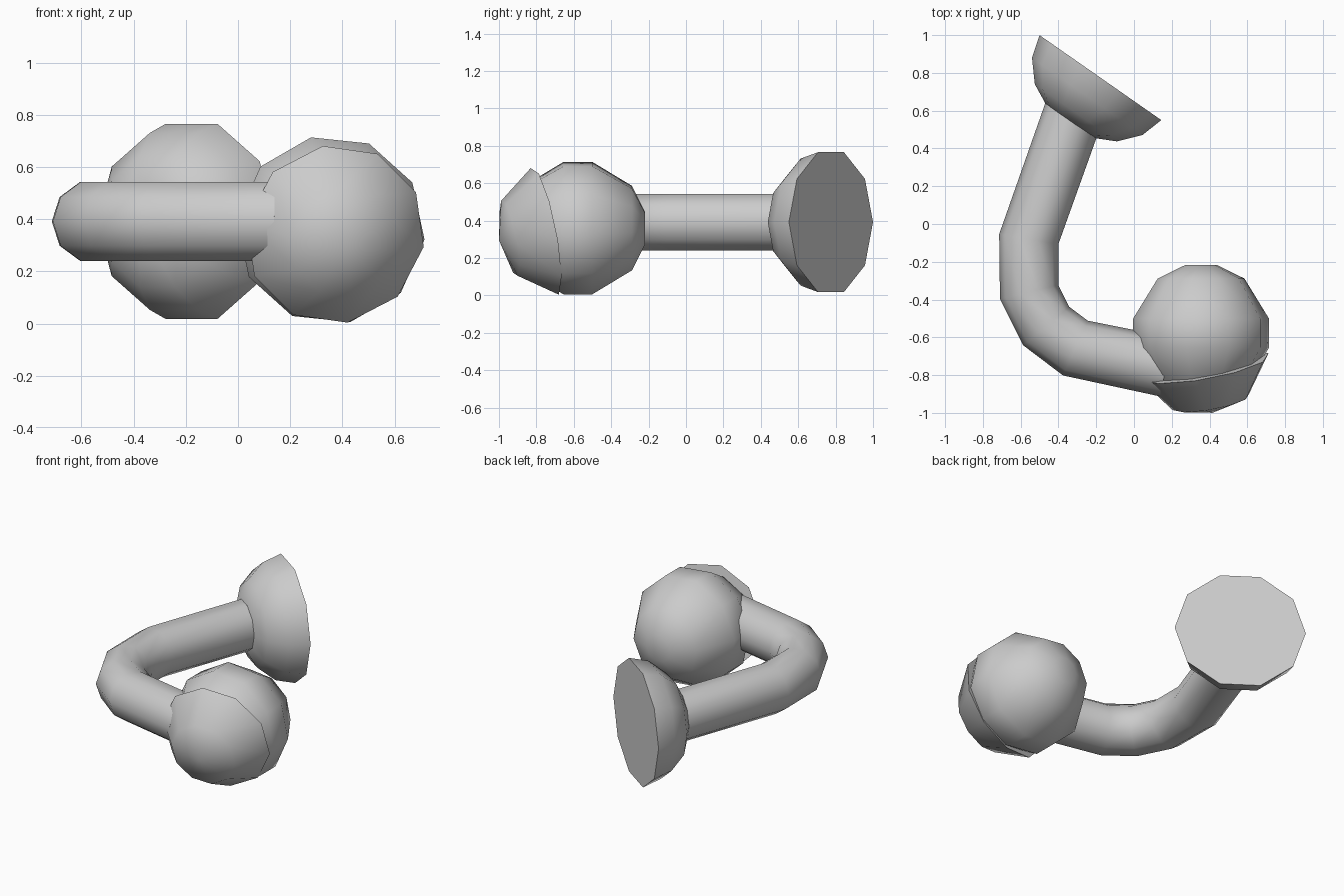
import bpy, bmesh, math
from mathutils import Vector

if "Cube" in bpy.data.objects:
    bpy.data.objects.remove(bpy.data.objects["Cube"])

SIDES = 10


def loft(name, rings, angle=50):
    """Skin a list of rings; a ring of one point is a pole, open ends are capped."""
    bm = bmesh.new()
    rows = [[bm.verts.new(p) for p in ring] for ring in rings]
    for a, b in zip(rows, rows[1:]):
        for i in range(SIDES):
            j = (i + 1) % SIDES
            quad = [a[i % len(a)], a[j % len(a)], b[j % len(b)], b[i % len(b)]]
            bm.faces.new(list(dict.fromkeys(quad)))
    for row in (rows[0], rows[-1]):
        if len(row) > 1:
            bm.faces.new(row)
    bmesh.ops.recalc_face_normals(bm, faces=bm.faces)
    mesh = bpy.data.meshes.new(name)
    bm.to_mesh(mesh)
    bm.free()
    ob = bpy.data.objects.new(name, mesh)
    bpy.context.collection.objects.link(ob)
    bpy.ops.object.select_all(action='DESELECT')
    bpy.context.view_layer.objects.active = ob
    ob.select_set(True)
    bpy.ops.object.shade_smooth_by_angle(angle=math.radians(angle))
    return ob


def circle(c, u, v, r):
    if r == 0:
        return [c]
    return [c + r * (math.cos(t) * u + math.sin(t) * v)
            for t in (2 * math.pi * i / SIDES for i in range(SIDES))]


def lathe(name, centre, axis, ref, profile):
    """Spin (distance along axis, radius) pairs; first corner points along ref."""
    c, a = Vector(centre), Vector(axis).normalized()
    u = Vector(ref)
    u = (u - a * u.dot(a)).normalized()
    v = a.cross(u)
    return loft(name, [circle(c + a * d, u, v, r) for d, r in profile])


# bent tube with mitred rings
path = [Vector((x, y, 0.392)) for x, y in (
    (-0.28, 0.70), (-0.557, -0.08), (-0.555, -0.36),
    (-0.465, -0.54), (-0.31, -0.657), (0.17, -0.757))]
up = Vector((0, 0, 1))
rings = []
for i, p in enumerate(path):
    d_in = (p - path[max(i - 1, 0)]).normalized()
    d_out = (path[min(i + 1, len(path) - 1)] - p).normalized()
    side = (d_in + d_out).normalized().cross(up)
    rings.append(circle(p, side, up, 0.159))
loft("bent_tube", rings)

# flat-faced bowl at the back end
lathe("end_bowl", (-0.178, 0.775, 0.392), (-0.572, -0.82, 0), (0.82, -0.572, 0),
      [(0, 0.393), (0.121, 0.357), (0.227, 0.265), (0.28, 0.158)])

# ball at the front end
R = 0.37
angles = [math.radians(a) for a in (13.5, 38.6, 78, 102, 141.4, 166.5)]
lathe("ball", (0.355, -0.578, 0.36), (0, 1, 0),
      (math.cos(math.radians(102)), 0, math.sin(math.radians(102))),
      [(R * math.cos(a), R * math.sin(a)) for a in angles])

# tilted cap over the front of the ball
lathe("ball_cap", (0.3725, -0.755, 0.3425), (0.174, -0.966, -0.19),
      (-0.0475, -0.075, 0.3375), [(0, 0.35), (0.195, 0.208), (0.253, 0)])
